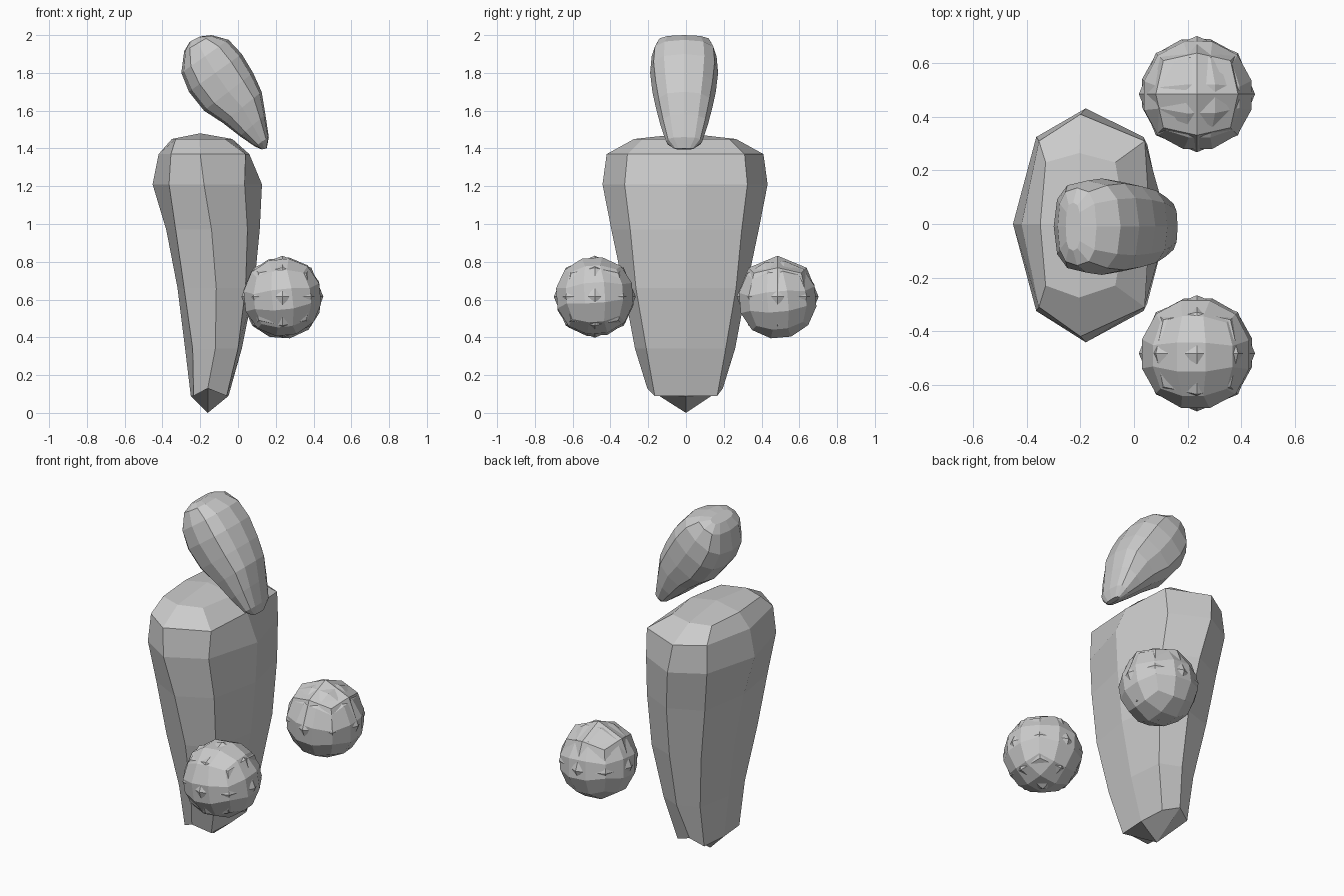
import bpy, bmesh, math
from mathutils import Vector, Matrix

if "Cube" in bpy.data.objects:
    bpy.data.objects.remove(bpy.data.objects["Cube"])

grey = bpy.data.materials.new("light grey")
grey.diffuse_color = (0.6, 0.6, 0.6, 1)
grey.use_nodes = True
grey.node_tree.nodes["Principled BSDF"].inputs["Base Color"].default_value = grey.diffuse_color


def finish(name, bm):
    bmesh.ops.recalc_face_normals(bm, faces=bm.faces)
    me = bpy.data.meshes.new(name)
    bm.to_mesh(me)
    bm.free()
    me.materials.append(grey)
    ob = bpy.data.objects.new(name, me)
    bpy.context.collection.objects.link(ob)
    return ob


def loft(bm, rings):
    loops = [[bm.verts.new(p) for p in r] for r in rings]
    n = len(loops[0])
    for a, b in zip(loops, loops[1:]):
        for i in range(n):
            j = (i + 1) % n
            bm.faces.new((a[i], a[j], b[j], b[i]))
    return loops


def quad_cap(bm, loop, pole):
    # four quads (corner, middle, pole, middle) closing an eight-point ring
    c = bm.verts.new(pole)
    for i in range(0, 8, 2):
        bm.faces.new((loop[i], loop[i + 1], loop[(i + 2) % 8], c))


# Torso: eight-sided rings
# z, back x, corner back x, middle x, corner front x, front x, side y, corner y
levels = [
    (0.09, -0.25, -0.235, -0.16, -0.06, -0.05, 0.20, 0.165),
    (0.34, -0.28, -0.24, -0.12, 0.00, 0.02, 0.265, 0.21),
    (0.66, -0.32, -0.285, -0.115, 0.04, 0.085, 0.325, 0.265),
    (0.97, -0.38, -0.33, -0.14, 0.05, 0.115, 0.39, 0.295),
    (1.21, -0.452, -0.365, -0.18, 0.035, 0.127, 0.437, 0.325),
    (1.37, -0.42, -0.355, -0.20, 0.04, 0.06, 0.415, 0.31),
    (1.45, -0.35, -0.33, -0.205, -0.07, -0.03, 0.27, 0.23),
]
rings = []
for z, xb, xcb, xm, xcf, xf, ys, yc in levels:
    mz = z + (0.04 if z < 0.1 else 0)
    rings.append([(xf, 0, z), (xcf, yc, z), (xm, ys - 0.005, mz), (xcb, yc, z),
                  (xb, 0, z), (xcb, -yc, z), (xm, -ys - 0.005, mz), (xcf, -yc, z)])
bm = bmesh.new()
loops = loft(bm, rings)
quad_cap(bm, loops[0], (-0.16, 0, 0.0))
quad_cap(bm, loops[-1], (-0.20, 0, 1.48))
finish("torso", bm)

# Head: rounded-box rings from the crown down to the chin
# upper outline x z, lower outline x z, half width
pairs = [
    (-0.20, 1.993, -0.255, 1.965, 0.09),
    (-0.14, 2.0, -0.285, 1.915, 0.145),
    (-0.05, 1.975, -0.30, 1.80, 0.172),
    (0.02, 1.90, -0.26, 1.70, 0.18),
    (0.08, 1.80, -0.18, 1.60, 0.168),
    (0.125, 1.70, -0.08, 1.535, 0.15),
    (0.145, 1.58, 0.01, 1.465, 0.125),
    (0.163, 1.46, 0.09, 1.41, 0.095),
    (0.152, 1.40, 0.125, 1.395, 0.05),
]
rings = []
for ux, uz, lx, lz, w in pairs:
    up, low = Vector((ux, -0.01, uz)), Vector((lx, -0.01, lz))
    mid, half = (up + low) / 2, (up - low) / 2
    ring = []
    for i in range(12):
        a = math.tau * i / 12
        c, s = math.cos(a), math.sin(a)
        c = math.copysign(abs(c) ** 0.75, c)
        s = math.copysign(abs(s) ** 0.75, s)
        ring.append(mid + half * c + Vector((0, w * s, 0)))
    rings.append(ring)
bm = bmesh.new()
loops = loft(bm, rings)
bm.faces.new(loops[0])
bm.faces.new(loops[-1])
finish("head", bm)


# Hands: two interlocking faceted balls whose corners poke through each other
def faceted_ball(name, centre, radius, cuts, rot=(0, 0)):
    bm = bmesh.new()
    bmesh.ops.create_cube(bm, size=2)
    bmesh.ops.subdivide_edges(bm, edges=bm.edges[:], cuts=cuts, use_grid_fill=True)
    turn = Matrix.Rotation(math.radians(rot[0]), 3, 'X') @ \
        Matrix.Rotation(math.radians(rot[1]), 3, 'Y')
    for v in bm.verts:
        d = Vector([math.tan(k * math.pi / 4) for k in v.co]).normalized()
        v.co = turn @ d * radius + Vector(centre)
    return finish(name, bm)


for side, y, dz, rot in (("left", 0.485, -0.012, (5, 4)), ("right", -0.483, 0.0, (4, -6))):
    faceted_ball(side + "_hand_core", (0.235, y, 0.615), 0.217, 1)
    faceted_ball(side + "_hand_shell", (0.235, y, 0.615 + dz), 0.215, 2, rot)
